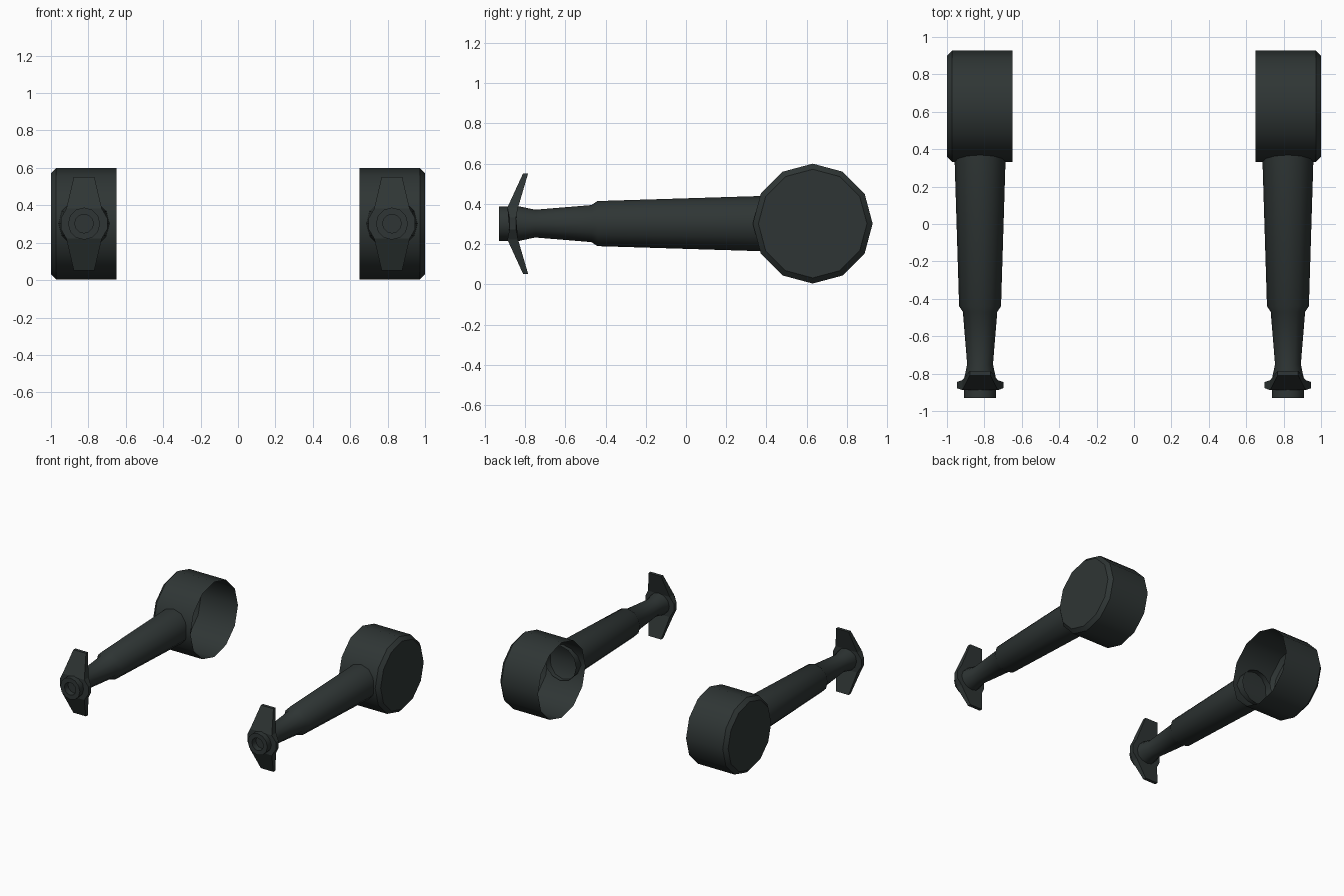
import bpy, bmesh, math

if "Cube" in bpy.data.objects:
    bpy.data.objects.remove(bpy.data.objects["Cube"])

mat = bpy.data.materials.new("dark gunmetal")
mat.diffuse_color = (0.028, 0.036, 0.035, 1)
mat.use_nodes = True
mat.node_tree.nodes["Principled BSDF"].inputs["Base Color"].default_value = mat.diffuse_color
CX, CZ = 0.823, 0.302


def finish(name, bm, smooth=35):
    bmesh.ops.recalc_face_normals(bm, faces=bm.faces)
    me = bpy.data.meshes.new(name)
    bm.to_mesh(me)
    bm.free()
    ob = bpy.data.objects.new(name, me)
    bpy.context.collection.objects.link(ob)
    me.materials.append(mat)
    bpy.ops.object.select_all(action='DESELECT')
    bpy.context.view_layer.objects.active = ob
    ob.select_set(True)
    bpy.ops.object.shade_smooth_by_angle(angle=math.radians(smooth))
    # the same part on the other side
    m = ob.modifiers.new("mirror", 'MIRROR')
    m.use_axis[0] = True
    m.use_mirror_merge = False


def lathe(name, profile, n, place, phase=0.0, cap_end=False, smooth=35):
    """Rings of (position, radius) along an axis; place maps (pos, u, v) to xyz."""
    bm = bmesh.new()
    rings = []
    for p, r in profile:
        rings.append([bm.verts.new(place(p, r * math.cos(phase + math.tau * i / n),
                                         r * math.sin(phase + math.tau * i / n))) for i in range(n)])
    for a, b in zip(rings, rings[1:]):
        for i in range(n):
            j = (i + 1) % n
            bm.faces.new((a[i], a[j], b[j], b[i]))
    if cap_end:
        bm.faces.new(rings[-1])
    finish(name, bm, smooth)


def plate(name, outline, y_front, y_back):
    """Plate seen from the front; its depth follows the distance from the centre."""
    bm = bmesh.new()
    f = [bm.verts.new((CX + x, y_front(x, z), CZ + z)) for x, z in outline]
    b = [bm.verts.new((CX + x, y_back(x, z), CZ + z)) for x, z in outline]
    bm.faces.new(f)
    bm.faces.new(b[::-1])
    n = len(f)
    for i in range(n):
        j = (i + 1) % n
        bm.faces.new((f[i], b[i], b[j], f[j]))
    finish(name, bm, 20)


# drum: open on the inner side, bevelled cap on the outer side
lathe("drum", [(0.65, 0.298), (0.972, 0.298), (1.0, 0.27)], 12,
      lambda p, u, v: (p, 0.63 + u, CZ + v), cap_end=True)

# stepped barrel with hollow muzzle, open at the rear inside the drum
lathe("barrel", [(-0.82, 0.05), (-0.93, 0.05), (-0.93, 0.086), (-0.83, 0.086), (-0.75, 0.069),
                 (-0.47, 0.092), (-0.44, 0.112), (0.40, 0.138)], 12,
      lambda p, u, v: (CX + u, p, CZ + v))
lathe("bore_floor", [(-0.821, 0.051), (-0.82, 0.05)], 12,
      lambda p, u, v: (CX + u, p, CZ + v), cap_end=True)

# swept-back blades above and below the muzzle
for s, name in ((1, "upper_blade"), (-1, "lower_blade")):
    slope = lambda z: (abs(z) - 0.08) / 0.17
    plate(name, [(-0.095, s * 0.08), (0.095, s * 0.08), (0.055, s * 0.25), (-0.055, s * 0.25)],
          lambda x, z: -0.888 + 0.078 * slope(z), lambda x, z: -0.835 + 0.05 * slope(z))

# collar with side lugs
plate("muzzle_collar", [(-0.124, -0.03), (-0.095, -0.08), (0.095, -0.08), (0.124, -0.03),
                        (0.124, 0.03), (0.095, 0.08), (-0.095, 0.08), (-0.124, 0.03)],
      lambda x, z: -0.888 + (0.01 if abs(x) > 0.1 else 0), lambda x, z: -0.835 - (0.01 if abs(x) > 0.1 else 0))
